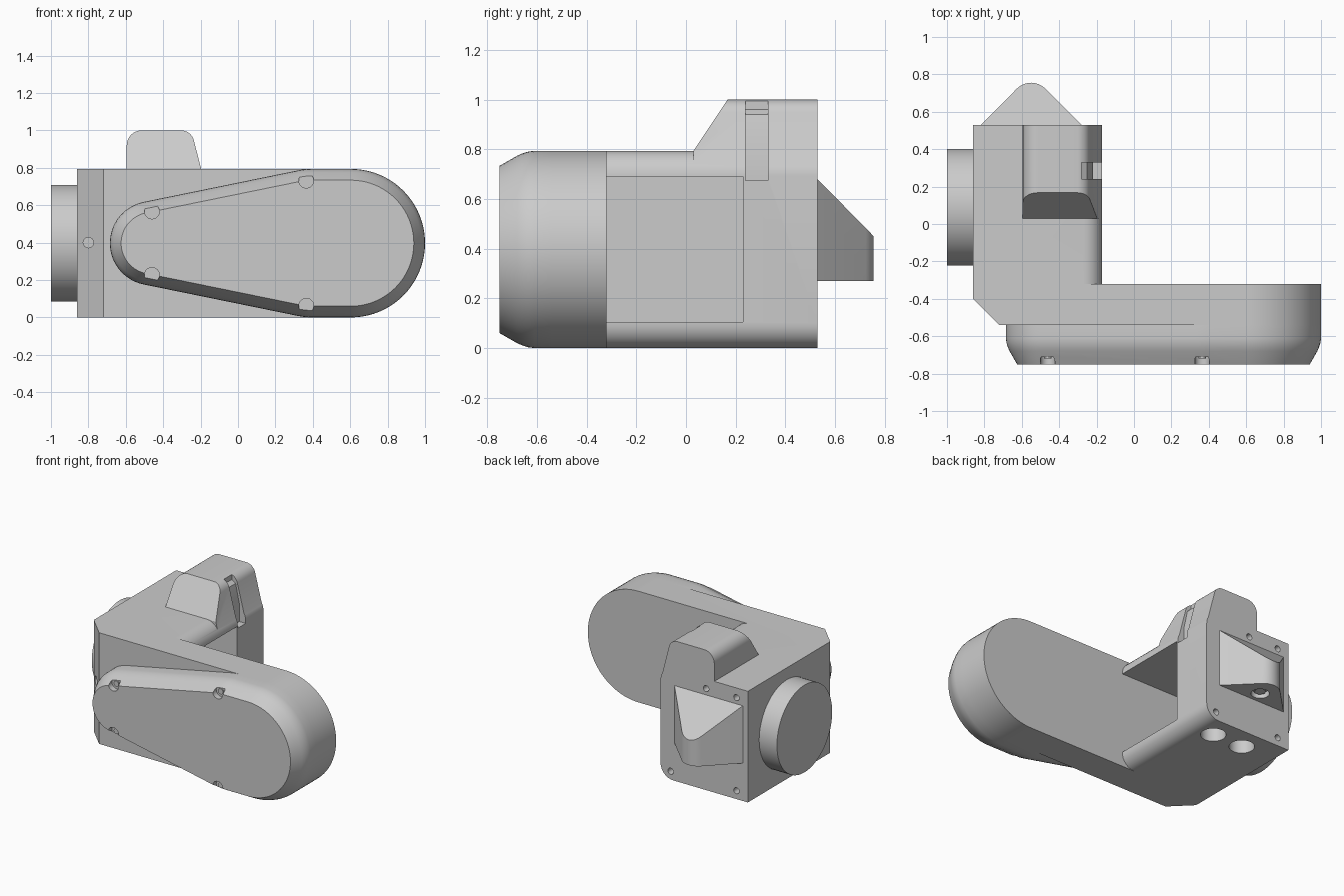
import bpy, bmesh, math
from mathutils import Vector

cube = bpy.data.objects.get("Cube")
if cube:
    bpy.data.objects.remove(cube)

grey = bpy.data.materials.new("machine grey")
grey.use_nodes = True
GREY = (0.6, 0.6, 0.6, 1)
grey.diffuse_color = GREY
grey.node_tree.nodes["Principled BSDF"].inputs["Base Color"].default_value = GREY

R = 0.397          # half height of the arm
TOP = 2 * R


def place(axis, u, v, w):
    """Put profile coordinates (u, v) at depth w along an axis."""
    return {"x": (w, u, v), "y": (u, w, v), "z": (u, v, w)}[axis]


def loft(name, axis, sections):
    """Skin equal-length profiles given as (depth, points), and cap the ends."""
    bm = bmesh.new()
    rings = [[bm.verts.new(place(axis, u, v, w)) for u, v in pts] for w, pts in sections]
    for a, b in zip(rings, rings[1:]):
        for i in range(len(a)):
            j = (i + 1) % len(a)
            bm.faces.new((a[i], a[j], b[j], b[i]))
    bm.faces.new(rings[0])
    bm.faces.new(rings[-1])
    bmesh.ops.recalc_face_normals(bm, faces=bm.faces)
    mesh = bpy.data.meshes.new(name)
    bm.to_mesh(mesh)
    bm.free()
    mesh.materials.append(grey)
    obj = bpy.data.objects.new(name, mesh)
    bpy.context.collection.objects.link(obj)
    return obj


def prism(name, axis, pts, a, b):
    return loft(name, axis, [(a, pts), (b, pts)])


def arc(cu, cv, r, a0, a1, n):
    angles = [math.radians(a0 + (a1 - a0) * i / n) for i in range(n + 1)]
    return [(cu + r * math.cos(t), cv + r * math.sin(t)) for t in angles]


def disc(name, axis, cu, cv, r, a, b, n=32):
    return prism(name, axis, arc(cu, cv, r, 0, 360 - 360 / n, n - 1), a, b)


def rounded(corners, n=8):
    """Polygon from (u, v, radius) corners, with round corners where radius > 0."""
    out = []
    for i, (u, v, r) in enumerate(corners):
        if not r:
            out.append((u, v))
            continue
        p = Vector((u, v))
        d0 = (Vector(corners[i - 1][:2]) - p).normalized()
        d1 = (Vector(corners[(i + 1) % len(corners)][:2]) - p).normalized()
        half = d0.angle(d1) / 2
        centre = p + (d0 + d1).normalized() * (r / math.sin(half))
        start = p + d0 * (r / math.tan(half)) - centre
        end = p + d1 * (r / math.tan(half)) - centre
        a0 = math.degrees(math.atan2(start.y, start.x))
        a1 = math.degrees(math.atan2(end.y, end.x))
        turn = (a1 - a0 + 180) % 360 - 180
        out += arc(centre.x, centre.y, r, a0, a0 + turn, n)
    return out


def combine(target, other, operation):
    mod = target.modifiers.new("combine", "BOOLEAN")
    mod.operation, mod.solver, mod.object = operation, "EXACT", other
    bpy.context.view_layer.objects.active = target
    bpy.ops.object.modifier_apply(modifier=mod.name)
    bpy.data.objects.remove(other)


def cut(target, other):
    combine(target, other, "DIFFERENCE")


def join(target, other):
    combine(target, other, "UNION")


# Housing block with rounded edges on the open side
housing = prism("housing", "y", rounded([
    (-0.86, 0, 0), (-0.17, 0, 0.1), (-0.17, TOP, 0.1), (-0.86, TOP, 0)]), -0.4, 0.53)

# Arm with a round end, chamfered at the housing corner
arm = prism("arm", "y", [(-0.86, TOP), (-0.86, 0)] + arc(0.603, R, R, -90, 90, 40), -0.54, -0.32)
join(housing, arm)
cut(housing, prism("chamfer_cutter", "z", [(-0.9, -0.36), (-0.9, -0.6), (-0.66, -0.6)], -0.1, 1))

# Hump on top with a sloped front
hump = prism("hump", "y", rounded([
    (-0.595, 0.65, 0), (-0.17, 0.65, 0), (-0.17, 0.69, 0),
    (-0.25, 1, 0.07), (-0.595, 1, 0.08)]), 0.03, 0.53)
cut(hump, prism("slope_cutter", "x", [
    (0.03, TOP), (0.24, TOP + 0.315), (-0.2, TOP + 0.315), (-0.2, TOP)], -0.8, 0))
join(housing, hump)

# Slot down the side of the hump
cut(housing, prism("slot_cutter", "y", [
    (-0.28, 1.1), (-0.28, 0.96), (-0.25, 0.94), (-0.22, 0.8), (-0.22, 0.675),
    (-0.1, 0.675), (-0.1, 1.1)], 0.24, 0.33))

# Open cavity behind the arm
cut(housing, prism("cavity_cutter", "x", [
    (-0.32, 0.105), (0.23, 0.105), (0.23, 0.69), (-0.32, 0.69)], -0.76, 0))

# Wedge hood on the back, with a hole underneath
hood = prism("hood", "z", rounded([
    (-0.82, 0.53, 0), (-0.28, 0.53, 0), (-0.55, 0.8, 0.108)]), 0.27, 0.68)
cut(hood, prism("hood_cutter", "x", [
    (0.48, 0.731), (0.8, 0.405), (0.8, 0.9), (0.48, 0.9)], -1, 0))
cut(hood, disc("hood_hole_cutter", "z", -0.55, 0.615, 0.06, 0.2, 0.31))
disc("hood_nut", "z", -0.55, 0.615, 0.04, 0.285, 0.32, 6)

# Mounting holes: back plate, underside and front chamfer
for x, z in ((-0.77, 0.725), (-0.53, 0.725), (-0.77, 0.06), (-0.25, 0.06)):
    cut(housing, disc("bolt_hole_cutter", "y", x, z, 0.022, 0.45, 0.6, 16))
for x in (-0.36, -0.6):
    cut(housing, disc("port_cutter", "z", x, 0.37, 0.083, -0.1, 0.15))
cut(housing, disc("pin_hole_cutter", "y", -0.8, 0.4, 0.028, -0.6, -0.38, 16))

# Motor drum on the side
drum = disc("motor_drum", "x", 0.09, R, 0.312, -1, -0.86, 64)


# Teardrop cover with a softened front edge
def teardrop(inset):
    r, s = R - inset, 0.225 - inset
    lean = math.degrees(math.asin((r - s) / 0.86))
    return (arc(0.603, R, r, -90, 90, 40) + arc(0.4, R, r, 90, 90 + lean, 4)
            + arc(-0.46, R, s, 90 + lean, 270 - lean, 32)
            + arc(0.4, R, r, 270 - lean, 270, 4))


cover = loft("front_cover", "y", [(y, teardrop(i)) for y, i in (
    (-0.54, 0), (-0.61, 0), (-0.635, 0.003), (-0.66, 0.011), (-0.68, 0.02), (-0.75, 0.06))])

# Screws in pockets along the cover edge
for x, rise in ((-0.46, 0.17), (0.365, 0.335)):
    for side in (-1, 1):
        z = R + side * rise
        cut(cover, disc("pocket_cutter", "y", x, z, 0.04, -0.8, -0.71, 24))
        disc("cover_screw", "y", x, z, 0.02, -0.718, -0.705, 16)

# Smooth the round faces and keep the edges sharp
for obj in (housing, hood, drum, cover):
    bpy.ops.object.select_all(action="DESELECT")
    obj.select_set(True)
    bpy.context.view_layer.objects.active = obj
    bpy.ops.object.shade_smooth_by_angle(angle=math.radians(25))
